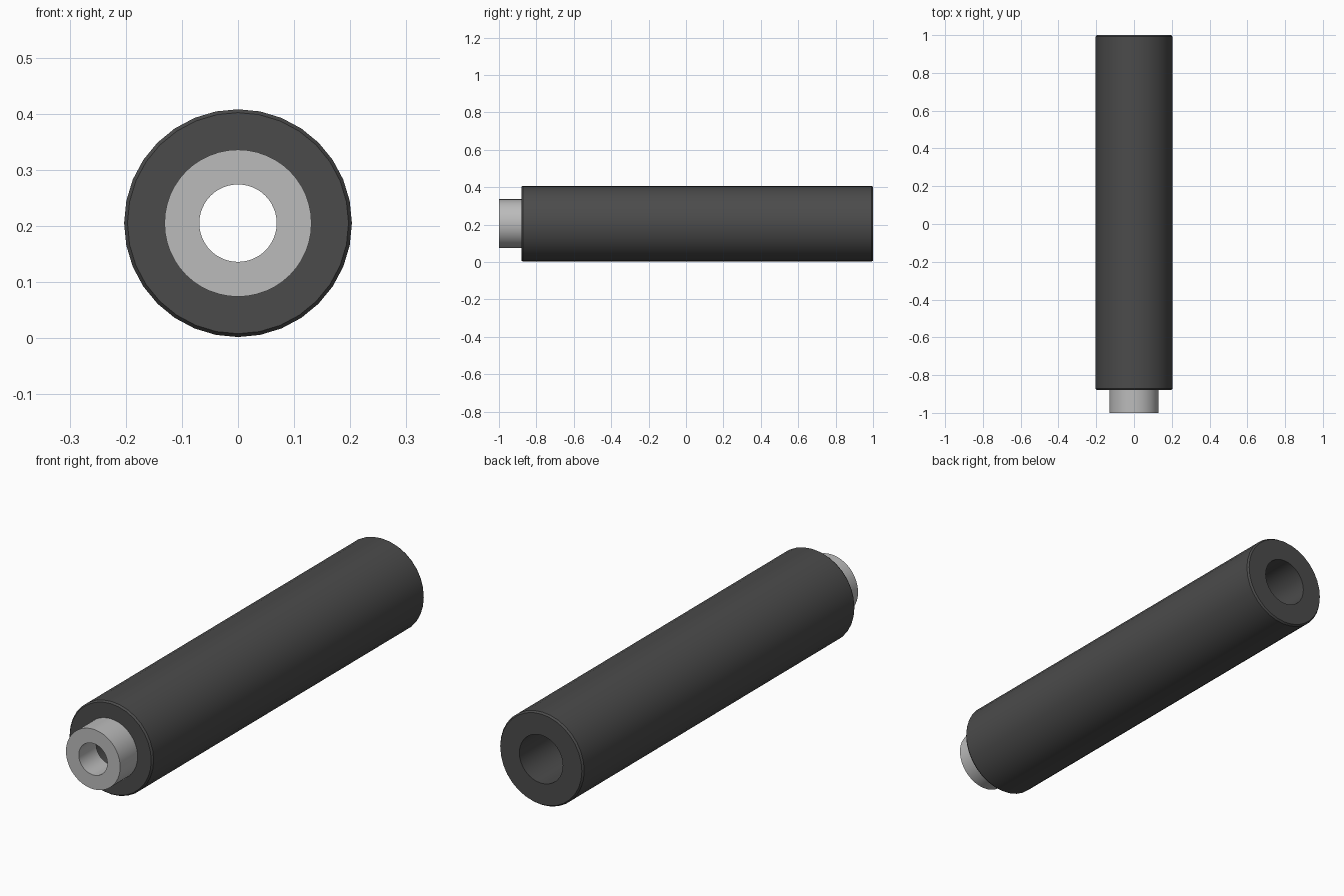
import bpy, bmesh, math

if "Cube" in bpy.data.objects:
    bpy.data.objects.remove(bpy.data.objects["Cube"])

CZ = 0.205  # height of the tube axis


def lathe(name, profile, sides, color):
    """Spin a closed (radius, y) profile around the horizontal axis."""
    bm = bmesh.new()
    rings = []
    for i in range(sides):
        a = 2 * math.pi * i / sides
        rings.append([bm.verts.new((r * math.sin(a), y, CZ + r * math.cos(a)))
                      for r, y in profile])
    n = len(profile)
    for i in range(sides):
        p, q = rings[i], rings[(i + 1) % sides]
        for j in range(n):
            k = (j + 1) % n
            bm.faces.new((p[j], p[k], q[k], q[j]))
    bmesh.ops.recalc_face_normals(bm, faces=bm.faces)
    mesh = bpy.data.meshes.new(name)
    bm.to_mesh(mesh)
    bm.free()
    obj = bpy.data.objects.new(name, mesh)
    bpy.context.collection.objects.link(obj)
    mat = bpy.data.materials.new(name + "_material")
    mat.diffuse_color = color
    mat.use_nodes = True
    mat.node_tree.nodes["Principled BSDF"].inputs["Base Color"].default_value = mat.diffuse_color
    mesh.materials.append(mat)
    bpy.ops.object.select_all(action='DESELECT')
    obj.select_set(True)
    bpy.context.view_layer.objects.active = obj
    bpy.ops.object.shade_smooth_by_angle(angle=math.radians(30))
    return obj


# Long dark body with small chamfers on the rims and an open bore
lathe("outer_tube", [(0.105, -0.88), (0.197, -0.88), (0.203, -0.872),
                     (0.203, 0.992), (0.197, 1.0), (0.105, 1.0)],
      32, (0.07, 0.07, 0.07, 1))

# Short pale mounting collar at the front with a narrower bore
lathe("front_collar", [(0.069, -1.0), (0.131, -1.0),
                       (0.131, -0.88), (0.069, -0.88)],
      48, (0.5, 0.5, 0.5, 1))
